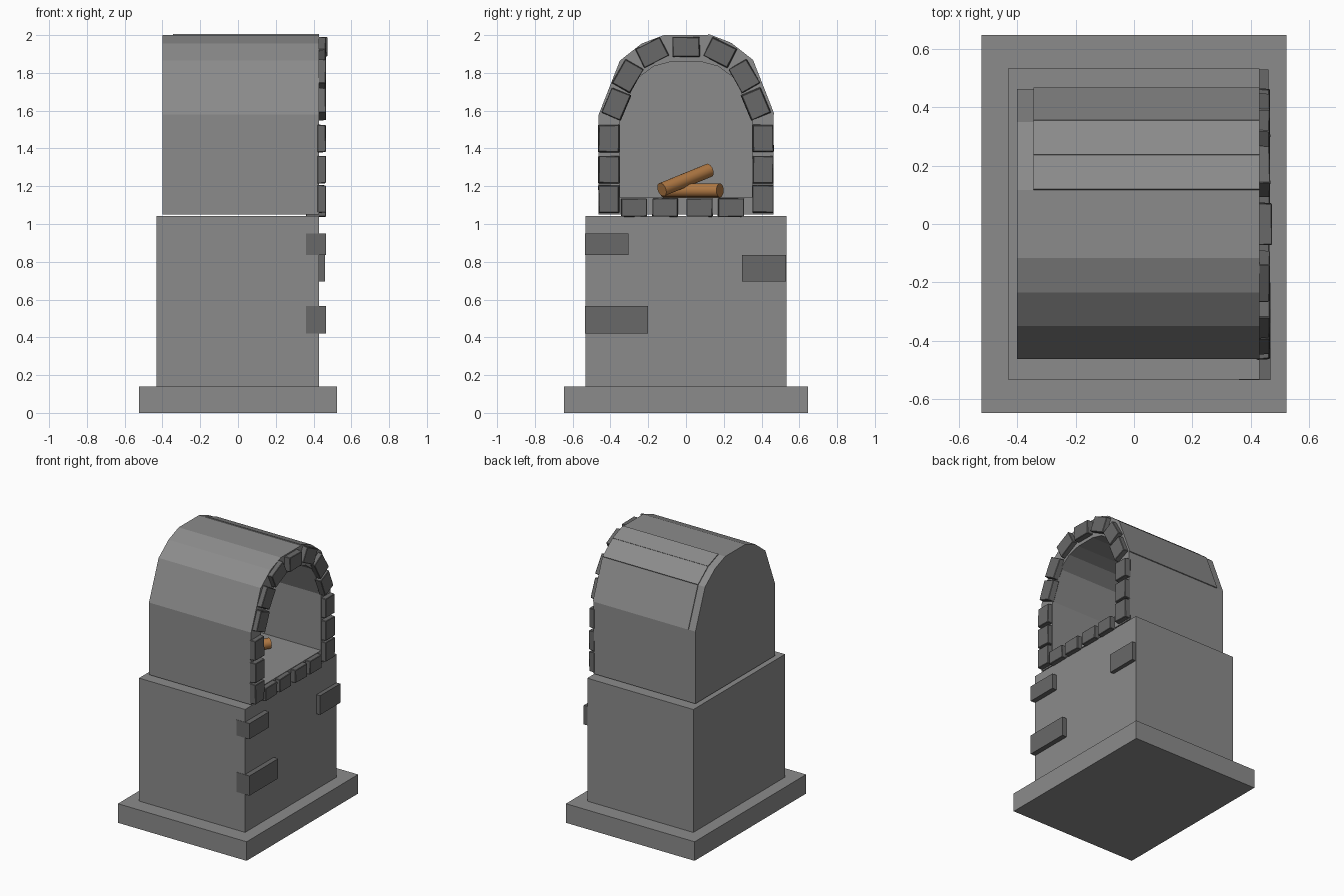
import bpy, bmesh, random
from math import radians
from mathutils import Vector, Matrix

if "Cube" in bpy.data.objects:
    bpy.data.objects.remove(bpy.data.objects["Cube"])

random.seed(4)


def colour(name, rgb):
    m = bpy.data.materials.new(name)
    m.diffuse_color = (*rgb, 1)
    m.use_nodes = True
    m.node_tree.nodes["Principled BSDF"].inputs["Base Color"].default_value = m.diffuse_color
    return m


masonry = colour("masonry", (0.26, 0.26, 0.26))
dark_stone = colour("dark_stone", (0.14, 0.14, 0.14))
wood = colour("wood", (0.46, 0.2, 0.06))


def add_mesh(name, bm, mat):
    bmesh.ops.recalc_face_normals(bm, faces=bm.faces[:])
    me = bpy.data.meshes.new(name)
    bm.to_mesh(me)
    bm.free()
    ob = bpy.data.objects.new(name, me)
    bpy.context.collection.objects.link(ob)
    me.materials.append(mat)
    return ob


def box(name, lo, hi, mat):
    lo, hi = Vector(lo), Vector(hi)
    bm = bmesh.new()
    bmesh.ops.create_cube(bm, size=1)
    for v in bm.verts:
        v.co = (lo + hi) / 2 + v.co * (hi - lo)
    return add_mesh(name, bm, mat)


def stone(name, y, z, length, width, angle, x0=0.42, x1=0.465):
    # block with a slightly narrowed, uneven front face and chipped edges
    bm = bmesh.new()
    bmesh.ops.create_cube(bm, size=1)
    for v in bm.verts:
        front = v.co.x > 0
        s = 0.96 if front else 1.0
        j = [random.uniform(-0.002, 0.002) for _ in range(3)]
        v.co = Vector((x1 + j[0] if front else x0,
                       v.co.y * length * s + j[1], v.co.z * width * s + j[2]))
    bmesh.ops.bevel(bm, geom=bm.edges[:], offset=0.003, segments=1, affect='EDGES')
    bm.transform(Matrix.Translation((0, y, z)) @ Matrix.Rotation(radians(angle), 4, 'X'))
    return add_mesh(name, bm, dark_stone)


# plinth and pedestal
box("plinth", (-0.523, -0.647, 0), (0.523, 0.647, 0.14), masonry)
box("pedestal", (-0.432, -0.532, 0.14), (0.43, 0.532, 1.043), masonry)

# corner bricks on the pedestal
box("corner_brick_upper", (0.36, -0.534, 0.835), (0.467, -0.305, 0.95), dark_stone)
box("corner_brick_lower", (0.36, -0.534, 0.42), (0.467, -0.2, 0.565), dark_stone)
box("corner_brick_right", (0.36, 0.297, 0.695), (0.46, 0.53, 0.835), dark_stone)

# vaulted oven chamber: outer and inner arch profiles (y, z)
outer_half = [(0.462, 1.05), (0.462, 1.58), (0.35, 1.865), (0.235, 1.955), (0.117, 2.0)]
inner_half = [(0.35, 1.14), (0.35, 1.55), (0.265, 1.765), (0.17, 1.835), (0.075, 1.86)]


def full(half):
    return half + [(-y, z) for y, z in reversed(half)]


bm = bmesh.new()
rings = []
for half, x in ((outer_half, -0.40), (outer_half, 0.43), (inner_half, 0.43), (inner_half, -0.345)):
    rings.append([bm.verts.new((x, y, z)) for y, z in full(half)])
for a, b in zip(rings, rings[1:]):
    n = len(a)
    for i in range(n):
        k = (i + 1) % n
        bm.faces.new((a[i], a[k], b[k], b[i]))
bm.faces.new(rings[0])
bm.faces.new(rings[-1])
add_mesh("oven_vault", bm, masonry)

# thin roof slabs on one side of the vault
bm = bmesh.new()
for (y0, z0), (y1, z1) in zip(outer_half[1:], outer_half[2:]):
    n = Vector((0, z1 - z0, y0 - y1)).normalized() * 0.006
    vs = []
    for off in (Vector(), n):
        for x, y, z in ((-0.345, y0, z0), (0.43, y0, z0), (0.43, y1, z1), (-0.345, y1, z1)):
            vs.append(bm.verts.new(Vector((x, y, z)) + off))
    bm.faces.new(vs[:4])
    bm.faces.new(vs[4:])
    for i in range(4):
        k = (i + 1) % 4
        bm.faces.new((vs[i], vs[k], vs[4 + k], vs[4 + i]))
add_mesh("roof_slabs", bm, masonry)

# stones around the mouth: jambs, arch, keystone, sill
arch = [(0.408, 1.133, 90), (0.408, 1.288, 90), (0.408, 1.453, 90),
        (0.37, 1.635, 113), (0.308, 1.783, 120), (0.18, 1.908, 153)]
for side, label in ((1, "right"), (-1, "left")):
    for i, (y, z, a) in enumerate(arch):
        stone(f"mouth_stone_{label}_{i + 1}", side * y, z, 0.147, 0.112, side * a)
stone("keystone", 0, 1.937, 0.147, 0.108, 0, x1=0.472)
for i, y in enumerate((-0.275, -0.11, 0.072, 0.238)):
    stone(f"sill_stone_{i + 1}", y, 1.087, 0.14, 0.1, 0, x0=0.36)

# firewood


def log(name, a, b, r):
    a, b = Vector(a), Vector(b)
    bm = bmesh.new()
    bmesh.ops.create_cone(bm, cap_ends=True, segments=16, radius1=r, radius2=r, depth=(b - a).length)
    rot = (b - a).to_track_quat('Z', 'Y').to_matrix().to_4x4()
    bm.transform(Matrix.Translation((a + b) / 2) @ rot)
    ob = add_mesh(name, bm, wood)
    for p in ob.data.polygons:
        p.use_smooth = len(p.vertices) == 4


log("log_lower", (-0.05, -0.12, 1.178), (0.13, 0.18, 1.178), 0.037)
log("log_leaning", (0.13, -0.128, 1.182), (-0.06, 0.122, 1.284), 0.037)
